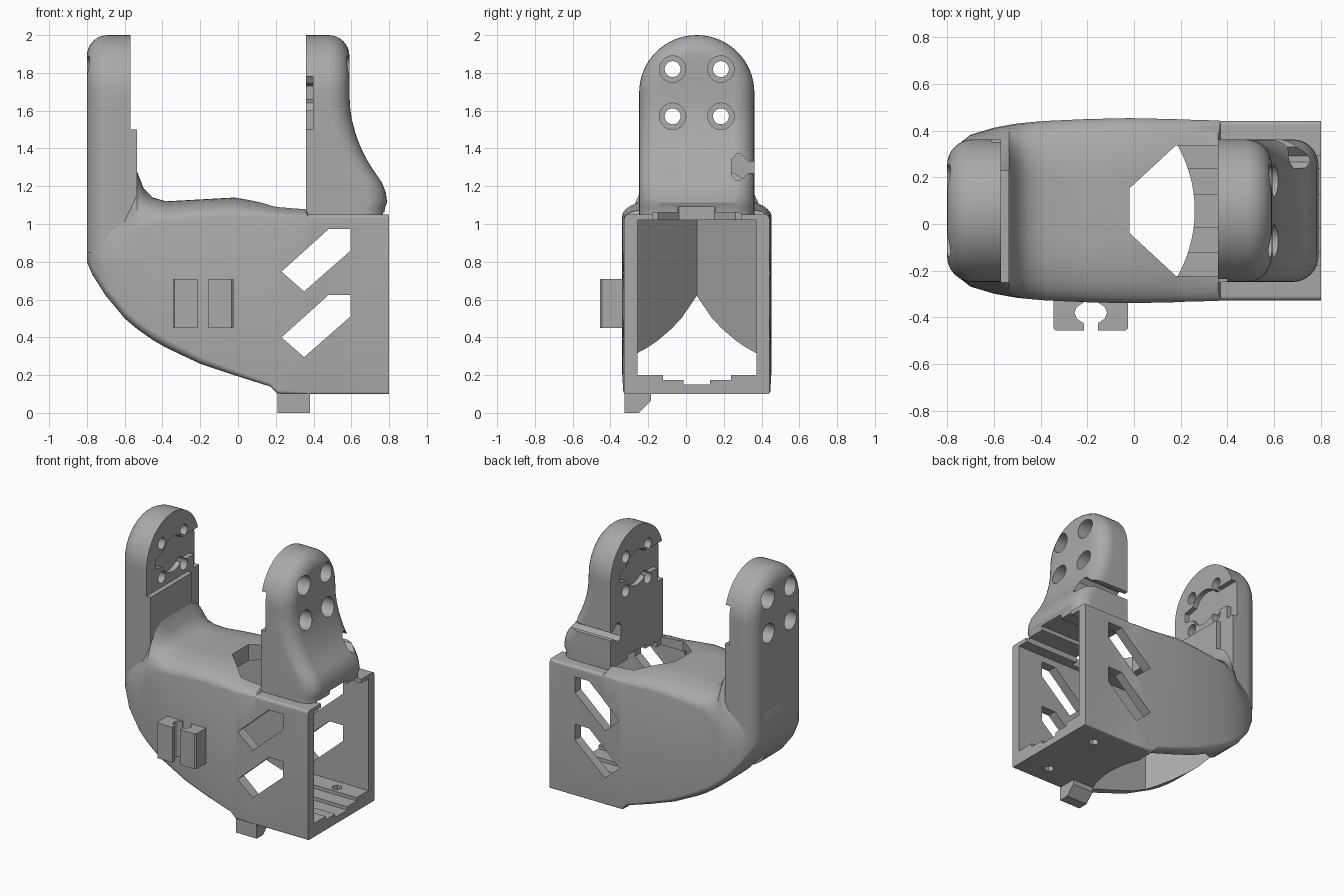
import bpy, bmesh
from math import sin, cos, pi, radians

if "Cube" in bpy.data.objects:
    bpy.data.objects.remove(bpy.data.objects["Cube"])

MID = 0.057          # centre line of the bracket across its width
grey = bpy.data.materials.new("matt grey")
grey.use_nodes = True
grey.diffuse_color = (0.4, 0.4, 0.4, 1)
grey.node_tree.nodes["Principled BSDF"].inputs["Base Color"].default_value = (0.4, 0.4, 0.4, 1)


def finish(name, bm):
    bmesh.ops.recalc_face_normals(bm, faces=bm.faces)
    mesh = bpy.data.meshes.new(name)
    bm.to_mesh(mesh)
    bm.free()
    mesh.materials.append(grey)
    obj = bpy.data.objects.new(name, mesh)
    bpy.context.collection.objects.link(obj)
    return obj


def prism(name, points, axis, low, high):
    """Extrude a flat outline along one axis."""
    bm = bmesh.new()
    rings = []
    for depth in (low, high):
        ring = []
        for point in points:
            co = list(point)
            co.insert("xyz".index(axis), depth)
            ring.append(bm.verts.new(co))
        rings.append(ring)
        bm.faces.new(ring)
    count = len(points)
    for i in range(count):
        j = (i + 1) % count
        bm.faces.new((rings[0][i], rings[0][j], rings[1][j], rings[1][i]))
    return finish(name, bm)


def circle(a, b, radius, count=32):
    return [(a + radius * cos(2 * pi * i / count), b + radius * sin(2 * pi * i / count))
            for i in range(count)]


def rectangle(a, b, c, d):
    return [(a, c), (b, c), (b, d), (a, d)]


def cut(cutter, *targets):
    """Subtract a cutter from each target, then discard it."""
    for target in targets:
        modifier = target.modifiers.new("cut", "BOOLEAN")
        modifier.operation = "DIFFERENCE"
        modifier.solver = "EXACT"
        modifier.object = cutter
        bpy.context.view_layer.objects.active = target
        bpy.ops.object.modifier_apply(modifier=modifier.name)
    bpy.data.objects.remove(cutter)


def interpolate(table, value):
    for (a, u), (b, v) in zip(table, table[1:]):
        if value <= b:
            t = max(0, (value - a) / (b - a))
            return u + (v - u) * t
    return table[-1][1]


def arm(name, inner, outer, bottom, top=2.0, half=0.305, fillet=0.11):
    """Round-topped upright with a filleted outer rim; outer(z) gives its outer face."""
    bm = bmesh.new()
    spring = top - half
    side = 1 if outer(top) > inner else -1
    steps = [bottom + (spring - bottom) * i / 24 for i in range(24)]
    angles = [pi / 2 * i / 16 for i in range(16)]
    layers = [(0, None)] + [(fillet * (1 - cos(a)), fillet * (1 - sin(a)))
                            for a in (pi / 2 * i / 8 for i in range(9))]
    rings = []
    for inset, drop in layers:
        r = half - inset
        right = [(r, z) for z in steps] + [(r * cos(a), spring + r * sin(a)) for a in angles]
        outline = right + [(0, spring + r)] + [(-y, z) for y, z in reversed(right)]
        rings.append([bm.verts.new((inner if drop is None else outer(z) - side * drop, MID + y, z))
                      for y, z in outline])
    count = len(rings[0])
    for low, high in zip(rings, rings[1:]):
        for i in range(count):
            j = (i + 1) % count
            bm.faces.new((low[i], low[j], high[j], high[i]))
    for ring in (rings[0], rings[-1]):
        for i in range(count // 2):
            corners = [ring[i], ring[i + 1], ring[count - 2 - i], ring[count - 1 - i]]
            bm.faces.new(list(dict.fromkeys(corners)))
    return finish(name, bm)


# Body: x, half width, bottom, top, shoulder width, shoulder height, lower rounding
stations = [
    (-.8, .2, .8, 1, .1, .1, .05), (-.77, .27, .73, 1.05, .1, .2, .05),
    (-.7, .325, .62, 1.1, .15, .35, .05), (-.6, .355, .5, 1.15, .2, .4, .05),
    (-.535, .367, .445, 1.28, .22, .4, .05), (-.5, .373, .42, 1.19, .24, .25, .05),
    (-.45, .378, .385, 1.14, .26, .14, .05), (-.38, .384, .345, 1.12, .26, .11, .05),
    (-.2, .392, .26, 1.13, .26, .1, .04), (-.02, .396, .2, 1.14, .26, .1, .03),
    (.17, .392, .14, 1.11, .24, .08, .02), (.21, .39, .1, 1.1, .23, .07, .02),
    (.36, .386, .1, 1.085, .22, .05, .01), (.37, .384, .1, 1.05, .02, .02, .01),
    (.8, .384, .1, 1.05, .02, .02, .01)]
bm = bmesh.new()
rings = []
for x, half, low, high, wide, tall, r in stations:
    quarter = [pi / 2 * i / 8 for i in range(9)]
    side = [(half - r + r * sin(a), low + r - r * cos(a)) for a in quarter]
    side += [(half - wide + wide * cos(a), high - tall + tall * sin(a)) for a in quarter]
    outline = side + [(-y, z) for y, z in reversed(side)]
    rings.append([bm.verts.new((x, MID + y, z)) for y, z in outline])
for a, b in zip(rings, rings[1:]):
    for i in range(len(a)):
        j = (i + 1) % len(a)
        bm.faces.new((a[i], a[j], b[j], b[i]))
bm.faces.new(rings[0])
bm.faces.new(rings[-1])
body = finish("body_shell", bm)

# Uprights
flare = [(1.08, .775), (1.11, .79), (1.17, .782), (1.22, .762), (1.28, .72), (1.34, .682),
         (1.4, .652), (1.47, .625), (1.55, .603), (1.62, .593), (1.7, .59)]
right_end_arm = arm("flared_arm", .36, lambda z: interpolate(flare, z), 1.03)
left_end_arm = arm("straight_arm", -.57, lambda z: -.8, .85)
step_plate = prism("step_plate", rectangle(-.25, .23, .9, 1.5), "x", -.58, -.535)

# Hollow interior with a pointed end
nose = [(-.32, MID - .315), (-.4, MID - .245), (-.7, MID), (-.4, MID + .245), (-.32, MID + .315)]
cavity = nose + [(.9, MID + .315), (.9, MID - .315)]
cut(prism("cutter", cavity, "z", .2, 1.02), body, left_end_arm, step_plate)

# Stepped grooves in ceiling and floor
for half, low, high in ((.235, .9, 1.06), (.1, .9, 1.09), (.18, .175, .3), (.07, .15, .3)):
    groove = prism("cutter", rectangle(MID - half, MID + half, low, high), "x", .1, .9)
    cut(groove, body, right_end_arm)

# Open underside ending in an arc
arc = [(-.31 + .57 * cos(a), MID + .57 * sin(a)) for a in (.585 * (1 - i / 8) for i in range(17))]
cut(prism("cutter", nose + arc, "z", -.2, .5), body)

# Roof opening
roof = [(-.02, MID - .095), (.18, MID - .28), (.36, MID - .28),
        (.36, MID + .28), (.18, MID + .28), (-.02, MID + .095)]
cut(prism("cutter", roof, "z", .9, 1.4), body)

# Slanted side windows through both walls
for lift in (0, .348):
    window = [(.23, .4), (.48, .625), (.595, .625), (.595, .51), (.35, .295)]
    cut(prism("cutter", [(x, z + lift) for x, z in window], "y", -.6, .7), body)

# Floor screw holes
for y in (MID - .235, MID + .235):
    cut(prism("cutter", circle(.6, y, .035, 6), "z", 0, .3), body)

# Counterbored screw holes in both arms
for y in (MID - .128, MID + .128):
    for z in (1.57, 1.82):
        cut(prism("cutter", circle(y, z, .042), "x", -1, 1), right_end_arm, left_end_arm)
        cut(prism("cutter", circle(y, z, .07), "x", .47, 1), right_end_arm)
        cut(prism("cutter", circle(y, z, .07), "x", -1, -.68), left_end_arm)

# Mounting disc recesses, each open on one edge
for target, face, way in ((right_end_arm, .36, -1), (left_end_arm, -.57, 1)):
    low, high = face - .037, face + .037
    cut(prism("cutter", circle(MID, 1.695, .13), "x", low, high), target)
    edge = [(MID - way * .2, 1.66), (MID + way * .06, 1.6), (MID + way * .24, 1.6),
            (MID + way * .24, 1.5), (MID + way * .4, 1.5), (MID + way * .4, 1.78),
            (MID + way * .06, 1.78), (MID - way * .2, 1.73)]
    cut(prism("cutter", edge, "x", low, high), target)

# Cable slot in the flared arm
slot = [(.5, 1.27), (.5, 1.33), (.33, 1.33), (.29, 1.37), (.265, 1.37), (.24, 1.34),
        (.24, 1.26), (.265, 1.23), (.29, 1.23), (.33, 1.27)]
cut(prism("cutter", slot, "x", .3, .9), right_end_arm)

# Pair of cable clips on the front wall
parts = [body, right_end_arm, left_end_arm, step_plate]
for name, way in (("left_clip", 1), ("right_clip", -1)):
    hook = [(.16, -.31), (.16, -.445), (.15, -.455), (.03, -.455), (.03, -.425),
            (.06, -.405), (.07, -.38), (.06, -.355), (.03, -.335), (.03, -.31)]
    parts.append(prism(name, [(-.185 + way * x, y) for x, y in hook], "z", .45, .71))

# Locating tab below the body
tab = [(-.325, 0), (-.25, 0), (-.185, .065), (-.185, .13), (-.325, .13)]
parts.append(prism("locating_tab", tab, "x", .21, .38))

# Smooth shading with sharp edges kept
bpy.ops.object.select_all(action="DESELECT")
for part in parts:
    part.select_set(True)
bpy.context.view_layer.objects.active = body
bpy.ops.object.shade_smooth_by_angle(angle=radians(30))
